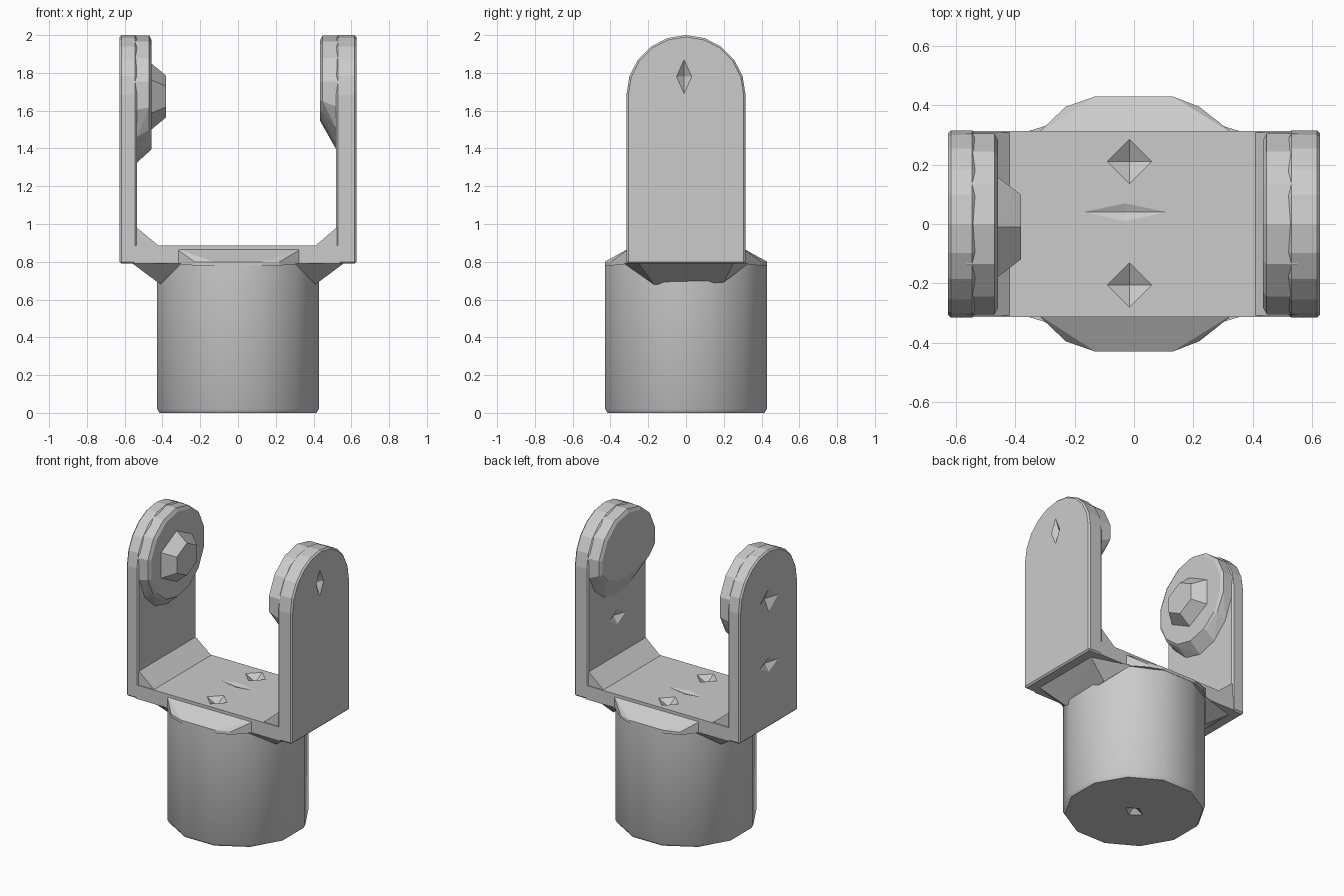
import bpy, bmesh
from math import sin, cos, pi
from mathutils import Vector

cube = bpy.data.objects.get("Cube")
if cube:
    bpy.data.objects.remove(cube, do_unlink=True)

GREY = (0.6, 0.6, 0.6, 1)
grey = bpy.data.materials.new("plain grey")
grey.use_nodes = True
grey.diffuse_color = GREY
grey.node_tree.nodes["Principled BSDF"].inputs["Base Color"].default_value = GREY

HALF = 0.315          # half depth of the fork
FLOOR, DECK = 0.79, 0.885
PIVOT = 1.685         # height of the arm heads' centre


def hull(name, points):
    """Convex solid around a few points."""
    bm = bmesh.new()
    for p in points:
        bm.verts.new(p)
    res = bmesh.ops.convex_hull(bm, input=bm.verts[:])
    loose = {v for v in res["geom_interior"] + res["geom_unused"]
             if isinstance(v, bmesh.types.BMVert)}
    bmesh.ops.delete(bm, geom=list(loose), context='VERTS')
    bmesh.ops.dissolve_limit(bm, angle_limit=0.01, verts=bm.verts[:], edges=bm.edges[:])
    bmesh.ops.recalc_face_normals(bm, faces=bm.faces[:])
    mesh = bpy.data.meshes.new(name)
    bm.to_mesh(mesh)
    bm.free()
    mesh.materials.append(grey)
    obj = bpy.data.objects.new(name, mesh)
    bpy.context.collection.objects.link(obj)
    return obj


def box(x0, x1, y, z0, z1):
    return [(a, b, c) for a in (x0, x1) for b in (-y, y) for c in (z0, z1)]


def apply(obj, mod):
    bpy.context.view_layer.objects.active = obj
    bpy.ops.object.modifier_apply(modifier=mod.name)


def bevel(obj, width):
    mod = obj.modifiers.new("edge", 'BEVEL')
    mod.width, mod.segments = width, 1
    mod.limit_method, mod.angle_limit = 'ANGLE', 0.7
    apply(obj, mod)


def dent(obj, centre, size):
    """Pyramid-shaped hollow cut into a surface point."""
    c = Vector(centre)
    pts = []
    for i in range(3):
        for s in (-1, 1):
            p = c.copy()
            p[i] += s * size[i]
            pts.append(p)
    cutter = hull("dent_cutter", pts)
    mod = obj.modifiers.new("dent", 'BOOLEAN')
    mod.operation, mod.solver, mod.object = 'DIFFERENCE', 'EXACT', cutter
    apply(obj, mod)
    bpy.data.objects.remove(cutter, do_unlink=True)


def ring(x, r, drop, n=14):
    """Ring around the pivot axis whose lower half reaches down by drop."""
    out = []
    for i in range(n):
        a = 2 * pi * i / n + pi / 2
        out.append((x, r * cos(a), PIVOT + sin(a) * (r if sin(a) > 0 else drop)))
    return out


# Round socket
N = 12
socket = hull("socket", [(r * cos(2 * pi * (i + 0.5) / N), r * sin(2 * pi * (i + 0.5) / N), z)
                         for r, z in ((0.43, 0), (0.443, 0.02), (0.443, FLOOR + 0.005))
                         for i in range(N)])
dent(socket, (0, 0, 0), (0.07, 0.05, 0.04))
bpy.context.view_layer.objects.active = socket
socket.select_set(True)
bpy.ops.object.shade_smooth_by_angle(angle=0.7)
socket.select_set(False)

# Deck plate with its dents
deck = hull("deck", box(-0.55, 0.54, HALF - 0.001, FLOOR, DECK))
for y in (-0.205, 0.21):
    dent(deck, (-0.015, y, DECK), (0.075, 0.075, 0.04))
dent(deck, (-0.03, 0.04, DECK), (0.14, 0.03, 0.012))

# Sloped lips between socket and deck, front and back
for name, s in (("front_lip", -1), ("back_lip", 1)):
    top = [(x, s * 0.3, 0.872) for x in (-0.33, 0.34)]
    edge = [(x, s * y, z) for x, y in ((-0.23, 0.395), (-0.13, 0.43), (0.13, 0.43), (0.22, 0.395))
            for z in (FLOOR - 0.01, FLOOR + 0.01)]
    low = [(x, s * 0.3, FLOOR) for x in (-0.33, 0.34)]
    hull(name, top + edge + low)

# Arms with round tops, thicker heads, corner fillets and gussets
for side, s, inner, head, fillet, drops in (
        ("right", -1, 0.535, 0.458, 0.42, (0.36, 0.29)),
        ("left", 1, 0.52, 0.435, 0.41, (0.29, 0.14))):
    outer = 0.627
    outline = [(-HALF, FLOOR), (HALF, FLOOR)]
    outline += [(HALF * cos(pi * i / 10), PIVOT + HALF * sin(pi * i / 10)) for i in range(11)]
    arm = hull(side + "_arm", [(s * x, y, z) for x in (inner, outer) for y, z in outline])
    bevel(arm, 0.01)
    if s < 0:
        dent(arm, (-outer, 0, 1.66), (0.035, 0.1, 0.08))
        dent(arm, (-outer, 0, 1.22), (0.03, 0.1, 0.05))
    else:
        dent(arm, (outer, -0.01, 1.78), (0.035, 0.04, 0.09))
        dent(arm, (inner, 0, 1.24), (0.03, 0.09, 0.05))

    hull(side + "_head", ring(s * (inner + 0.03), HALF - 0.003, drops[0])
         + ring(s * inner, HALF - 0.003, drops[0])
         + ring(s * (head + 0.012), HALF - 0.003, drops[1] + 0.01)
         + ring(s * head, HALF - 0.025, drops[1]))

    hull(side + "_fillet", [(s * x, y, z) for y in (-0.308, 0.308)
                            for x, z in ((inner + 0.01, 0.98), (inner, 0.98), (fillet, DECK),
                                         (fillet, DECK - 0.01), (inner + 0.01, DECK - 0.01))])

    hull(side + "_gusset", [(s * 0.41, -0.17, 0.68), (s * 0.41, 0.2, 0.69)]
         + [(s * x, y * k, FLOOR + 0.002) for x, y in ((0.56, 0.25), (0.3, 0.33))
            for k in (-1, 1)])

# Faceted pivot pin on the right arm
pin = [(x, cy + r * cos(pi * i / 3 + pi / 6), cz + h * sin(pi * i / 3 + pi / 6))
       for x, cy, r, cz, h in ((-0.465, -0.01, 0.2, 1.675, 0.18), (-0.38, -0.01, 0.125, 1.675, 0.11))
       for i in range(6)]
hull("pivot_pin", pin)
